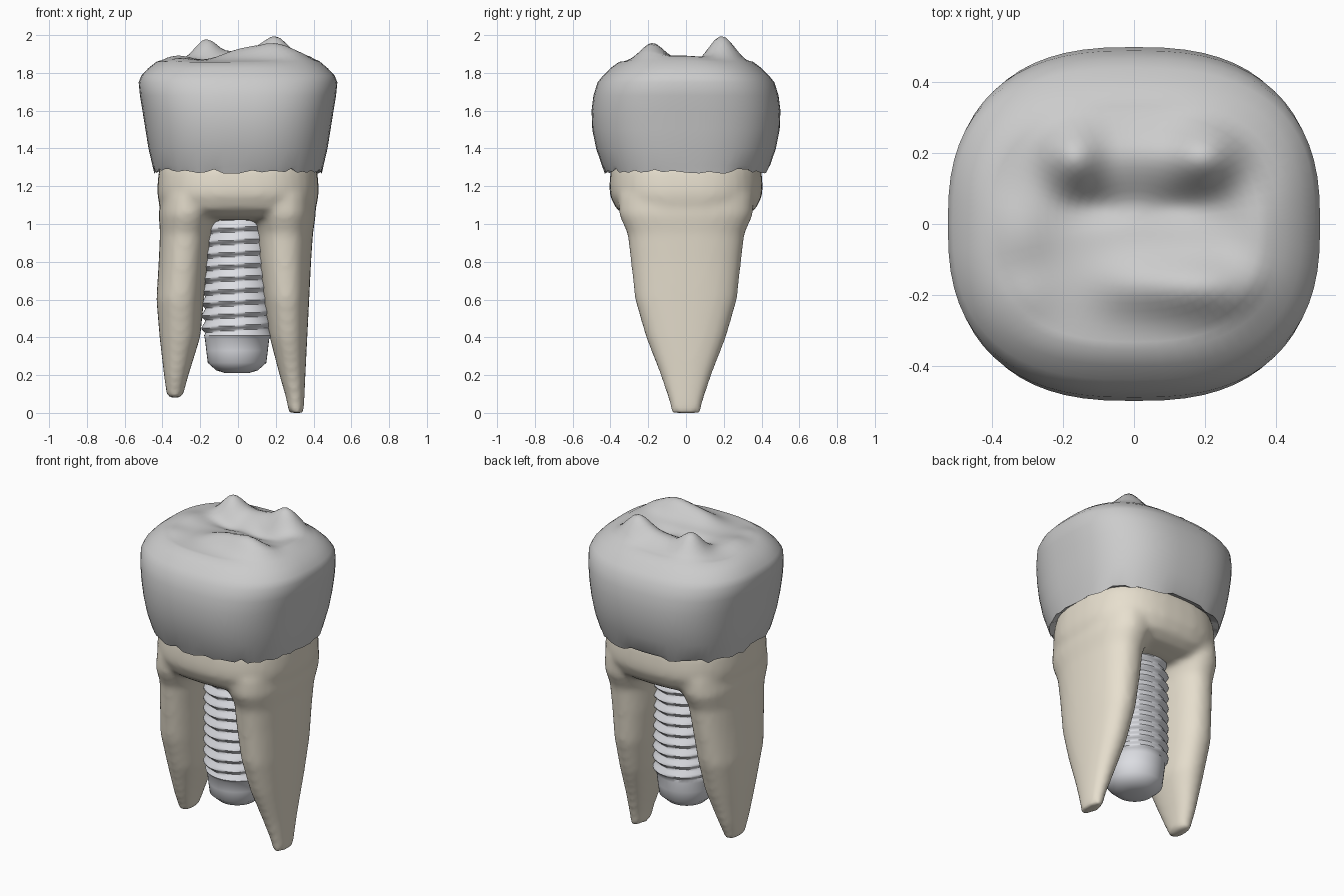
import bpy, bmesh, random
from math import sin, cos, pi, exp, copysign, radians

if "Cube" in bpy.data.objects:
    bpy.data.objects.remove(bpy.data.objects["Cube"])

random.seed(4)


def oval(cx, a, b, z, n, seg):
    """Superellipse ring of points."""
    pts = []
    for i in range(seg):
        t = 2 * pi * i / seg
        c, s = cos(t), sin(t)
        pts.append((cx + a * copysign(abs(c) ** (2 / n), c),
                    b * copysign(abs(s) ** (2 / n), s), z))
    return pts


def loft(bm, rings, cap_start=True, cap_end=True):
    """Skin a list of equally sized rings."""
    vs = [[bm.verts.new(p) for p in r] for r in rings]
    n = len(vs[0])
    for lo, hi in zip(vs, vs[1:]):
        for i in range(n):
            j = (i + 1) % n
            bm.faces.new((lo[i], lo[j], hi[j], hi[i]))
    if cap_start:
        bm.faces.new(vs[0][::-1])
    if cap_end:
        bm.faces.new(vs[-1])


def finish(bm, name, color=None, angle=40):
    bmesh.ops.recalc_face_normals(bm, faces=bm.faces)
    me = bpy.data.meshes.new(name)
    bm.to_mesh(me)
    bm.free()
    ob = bpy.data.objects.new(name, me)
    bpy.context.collection.objects.link(ob)
    if color:
        mat = bpy.data.materials.new(name + "_colour")
        mat.diffuse_color = color
        mat.use_nodes = True
        mat.node_tree.nodes["Principled BSDF"].inputs["Base Color"].default_value = mat.diffuse_color
        me.materials.append(mat)
    bpy.ops.object.select_all(action='DESELECT')
    bpy.context.view_layer.objects.active = ob
    ob.select_set(True)
    bpy.ops.object.shade_smooth_by_angle(angle=radians(angle))
    return ob


# Crown: bulging wall, then a chewing surface raised by cusps
CUSPS = [(-0.17, 0.19, 0.085, 0.09, 0.11), (0.20, 0.19, 0.10, 0.09, 0.125),
         (0.20, -0.18, 0.15, 0.085, 0.09), (0.0, -0.17, 0.12, 0.085, 0.045),
         (-0.32, -0.02, 0.09, 0.11, 0.03), (0.36, 0.0, 0.08, 0.15, 0.03),
         (-0.30, -0.20, 0.08, 0.07, 0.015), (0.02, 0.20, 0.12, 0.09, 0.05),
         (-0.10, 0.05, 0.10, 0.05, -0.03), (0.12, 0.05, 0.12, 0.05, -0.03)]


def cusp_height(x, y):
    return sum(h * exp(-((x - cx) / sx) ** 2 - ((y - cy) / sy) ** 2)
               for cx, cy, sx, sy, h in CUSPS)


SEG = 64
rings = [oval(0, .40, .38, 1.31, 2.6, SEG)]
wall = [(1.28, .445, .43), (1.31, .453, .445), (1.40, .474, .476),
        (1.50, .490, .496), (1.60, .506, .50), (1.68, .519, .49),
        (1.75, .526, .468), (1.785, .512, .44), (1.825, .475, .40)]
for k, (z, a, b) in enumerate(wall):
    ring = oval(0, a, b, z, 2.6, SEG)
    if k == 0:  # uneven gum-line edge
        ring = [(x, y, z + random.uniform(-.015, .015)) for x, y, z in ring]
    rings.append(ring)
for k in range(17):
    s = 1 - k / 16.3
    fade = min(1, (k + 1) / 3)
    rings.append([(x, y, z + cusp_height(x, y) * fade) for x, y, z in
                  oval(0, .43 * s, .355 * s, 1.858 + .017 * (1 - s), 2.5, SEG)])
bm = bmesh.new()
loft(bm, rings, cap_start=False)
finish(bm, "crown", angle=60)

# Root: trunk and two flattened roots fused together
bm = bmesh.new()
trunk = [(1.02, .28, .20), (1.04, .37, .31), (1.08, .412, .37), (1.15, .427, .403),
         (1.20, .427, .406), (1.28, .42, .40), (1.34, .40, .38)]
loft(bm, [oval(0, a, b, z, 2.6, 40) for z, a, b in trunk])
right = [(1.15, .05, .41, .36), (1.05, .075, .412, .355), (.95, .10, .397, .31),
         (.80, .11, .387, .292), (.60, .135, .377, .27), (.40, .168, .367, .212),
         (.20, .22, .357, .135), (.08, .254, .352, .095), (0, .27, .347, .078)]
left = [(1.15, -.41, -.08, .35), (1.05, -.42, -.11, .345), (.95, -.413, -.14, .30),
        (.80, -.42, -.16, .28), (.60, -.432, -.18, .25), (.40, -.415, -.20, .19),
        (.20, -.392, -.262, .12), (.08, -.375, -.295, .07)]
for root in (right, left):
    loft(bm, [oval((x0 + x1) / 2, (x1 - x0) / 2, b, z, 2.3, 32) for z, x0, x1, b in root])
root = finish(bm, "root", (.80, .74, .62, 1), 60)
mod = root.modifiers.new("fuse", 'REMESH')
mod.mode = 'VOXEL'
mod.voxel_size = .018
mod.use_smooth_shade = True
mod = root.modifiers.new("soften", 'SMOOTH')
mod.factor = .5
mod.iterations = 8

# Implant screw: helical thread on a cylinder with a tapered tip
PITCH, N = .065, 40
bm = bmesh.new()
rings = [oval(-.005, r, r, z, 2, N) for z, r in
         [(.21, .06), (.225, .11), (.265, .155), (.33, .163), (.39, .17)]]
z = .41
while z < 1.2:
    ring = []
    for i in range(N):
        p = (z / PITCH - i / N) % 1
        tooth = p / .35 if p < .35 else (1 - p) / .65
        r = .167 + .025 * tooth
        t = 2 * pi * i / N
        ring.append((-.005 + r * cos(t), r * sin(t), z))
    rings.append(ring)
    z += PITCH / 8
loft(bm, rings)
finish(bm, "implant_screw", (.72, .73, .77, 1), 50)
